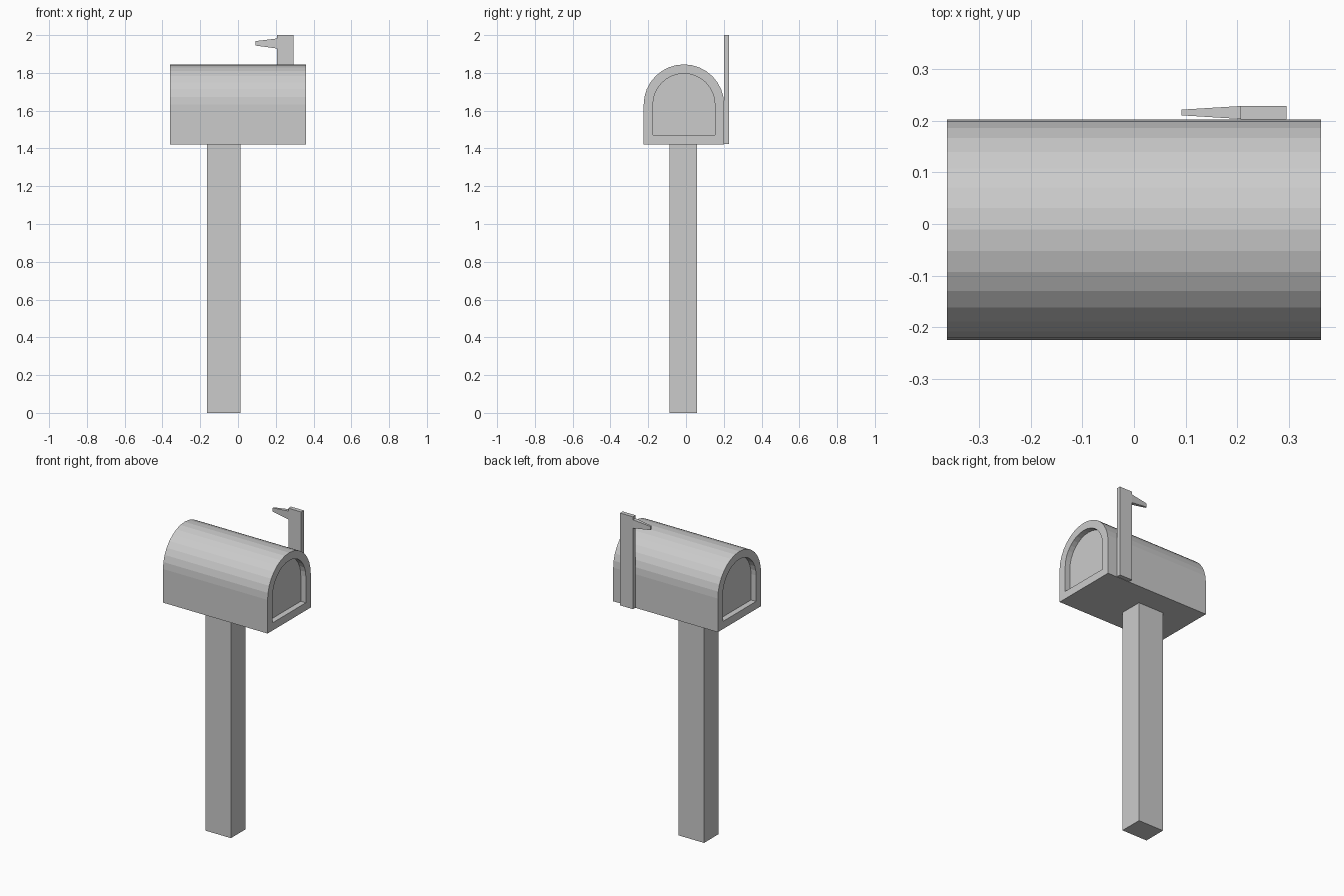
import bpy
import bmesh
from math import pi, sin, cos

if "Cube" in bpy.data.objects:
    bpy.data.objects.remove(bpy.data.objects["Cube"])


def loft(name, rings):
    """Join equal-length rings of points with quads and cap both ends."""
    bm = bmesh.new()
    loops = [[bm.verts.new(p) for p in ring] for ring in rings]
    n = len(loops[0])
    for a, b in zip(loops, loops[1:]):
        for i in range(n):
            j = (i + 1) % n
            bm.faces.new((a[i], a[j], b[j], b[i]))
    bm.faces.new(loops[0])
    bm.faces.new(loops[-1])
    bmesh.ops.recalc_face_normals(bm, faces=bm.faces)
    mesh = bpy.data.meshes.new(name)
    bm.to_mesh(mesh)
    bm.free()
    obj = bpy.data.objects.new(name, mesh)
    bpy.context.collection.objects.link(obj)
    return obj


def arch(x, radius, bottom, cy=-0.011, cz=1.632, segments=16):
    """Round-topped mailbox outline in the plane at x."""
    pts = [(x, cy + radius * cos(pi * i / segments), cz + radius * sin(pi * i / segments))
           for i in range(segments + 1)]
    return pts + [(x, cy - radius, bottom), (x, cy + radius, bottom)]


def rect_z(z, x0, x1, y0, y1):
    return [(x0, y0, z), (x1, y0, z), (x1, y1, z), (x0, y1, z)]


def rect_x(x, y0, y1, z0, z1):
    return [(x, y0, z0), (x, y1, z0), (x, y1, z1), (x, y0, z1)]


# Post
loft("post", [rect_z(z, -0.165, 0.012, -0.087, 0.058) for z in (0, 1.422)])

# Mailbox body with a recessed panel at each end
HALF, DEPTH = 0.361, 0.035
outer, inner = (0.213, 1.422), (0.164, 1.47)
loft("mailbox_body", [
    arch(-HALF + DEPTH, *inner), arch(-HALF, *inner), arch(-HALF, *outer),
    arch(HALF, *outer), arch(HALF, *inner), arch(HALF - DEPTH, *inner)])

# Flag upright and its tapered pointer
loft("flag_upright", [rect_z(z, 0.206, 0.295, 0.202, 0.228) for z in (1.424, 2.0)])
loft("flag_pointer", [rect_x(0.206, 0.203, 0.228, 1.929, 1.982),
                      rect_x(0.092, 0.210, 0.221, 1.945, 1.968)])
